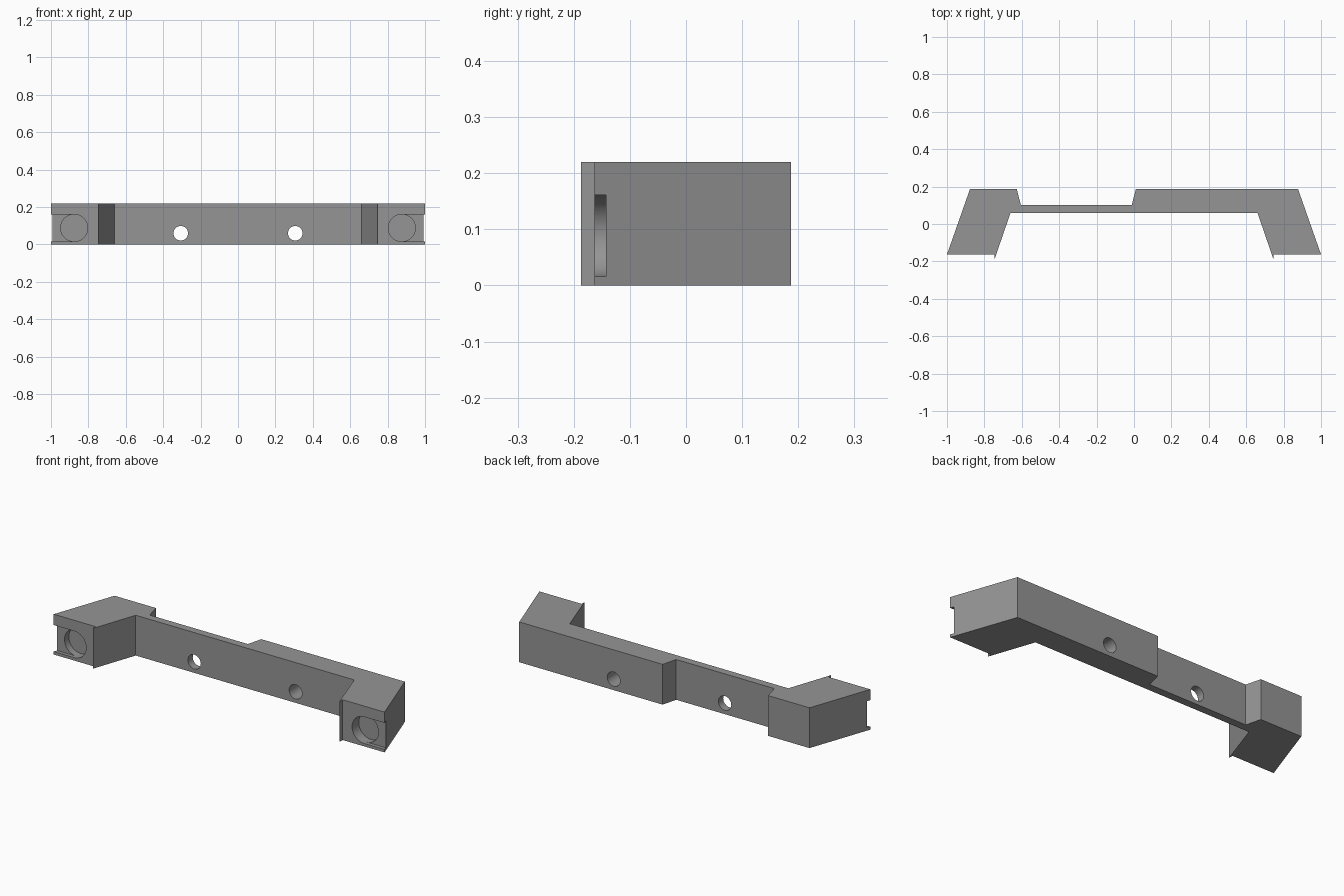
import bpy, bmesh, math
from mathutils import Vector

if "Cube" in bpy.data.objects:
    bpy.data.objects.remove(bpy.data.objects["Cube"])

HEIGHT = 0.22
FRONT = -0.163

grey = bpy.data.materials.new("plain grey")
grey.diffuse_color = (0.30, 0.30, 0.30, 1)
grey.use_nodes = True
grey.node_tree.nodes["Principled BSDF"].inputs["Base Color"].default_value = grey.diffuse_color


def prism(name, points, direction):
    """Closed solid made by extruding a flat outline along a direction."""
    bm = bmesh.new()
    face = bm.faces.new([bm.verts.new(p) for p in points])
    new = bmesh.ops.extrude_face_region(bm, geom=[face])["geom"]
    bmesh.ops.translate(bm, vec=Vector(direction),
                        verts=[v for v in new if isinstance(v, bmesh.types.BMVert)])
    bmesh.ops.recalc_face_normals(bm, faces=bm.faces)
    mesh = bpy.data.meshes.new(name)
    bm.to_mesh(mesh)
    bm.free()
    mesh.materials.append(grey)
    obj = bpy.data.objects.new(name, mesh)
    bpy.context.collection.objects.link(obj)
    return obj


def arc(cx, cz, r, y, start, end, steps):
    return [(cx + r * math.cos(start + (end - start) * i / steps), y,
             cz + r * math.sin(start + (end - start) * i / steps))
            for i in range(steps + 1)]


def cut(target, cutter):
    cutter.hide_render = True
    mod = target.modifiers.new("cut", "BOOLEAN")
    mod.operation = "DIFFERENCE"
    mod.solver = "EXACT"
    mod.object = cutter
    bpy.context.view_layer.objects.active = target
    bpy.ops.object.modifier_apply(modifier=mod.name)
    bpy.data.objects.remove(cutter)


# Bracket body: splayed legs, crossbar with a thin stretch, pointed inner lips
outline = [(-1, FRONT), (-0.877, 0.187), (-0.627, 0.187), (-0.605, 0.102),
           (-0.012, 0.102), (0.01, 0.187), (0.877, 0.187), (1, FRONT),
           (0.747, FRONT), (0.745, -0.187), (0.66, 0.06),
           (-0.66, 0.06), (-0.745, -0.187), (-0.747, FRONT)]
body = prism("bracket_body", [(x, y, 0) for x, y in outline], (0, 0, HEIGHT))

# Bolt holes through the crossbar
for x in (-0.306, 0.306):
    cut(body, prism("bolt_hole", arc(x, 0.06, 0.039, -0.1, 0, math.tau, 32)[:-1],
                    (0, 0.5, 0)))

# Foot sockets: a shallow slot open to the outside, with a deeper round pocket
for side in (-1, 1):
    cx, cz, r = side * 0.876, 0.0885, 0.0725
    start = math.pi / 2 if side > 0 else -math.pi / 2
    slot = arc(cx, cz, r, -0.3, start, start + math.pi, 24)
    slot += [(side * 1.2, -0.3, slot[-1][2]), (side * 1.2, -0.3, slot[0][2])]
    cut(body, prism("slot", slot, (0, 0.3 - 0.143, 0)))
    pocket = arc(cx, cz, r, -0.3, start, start + math.tau, 48)[:-1]
    cut(body, prism("pocket", pocket, (0, 0.3 - 0.105, 0)))

# Smooth the hole walls, keep the edges sharp
bpy.ops.object.select_all(action="DESELECT")
body.select_set(True)
bpy.context.view_layer.objects.active = body
bpy.ops.object.shade_smooth_by_angle(angle=math.radians(18))
